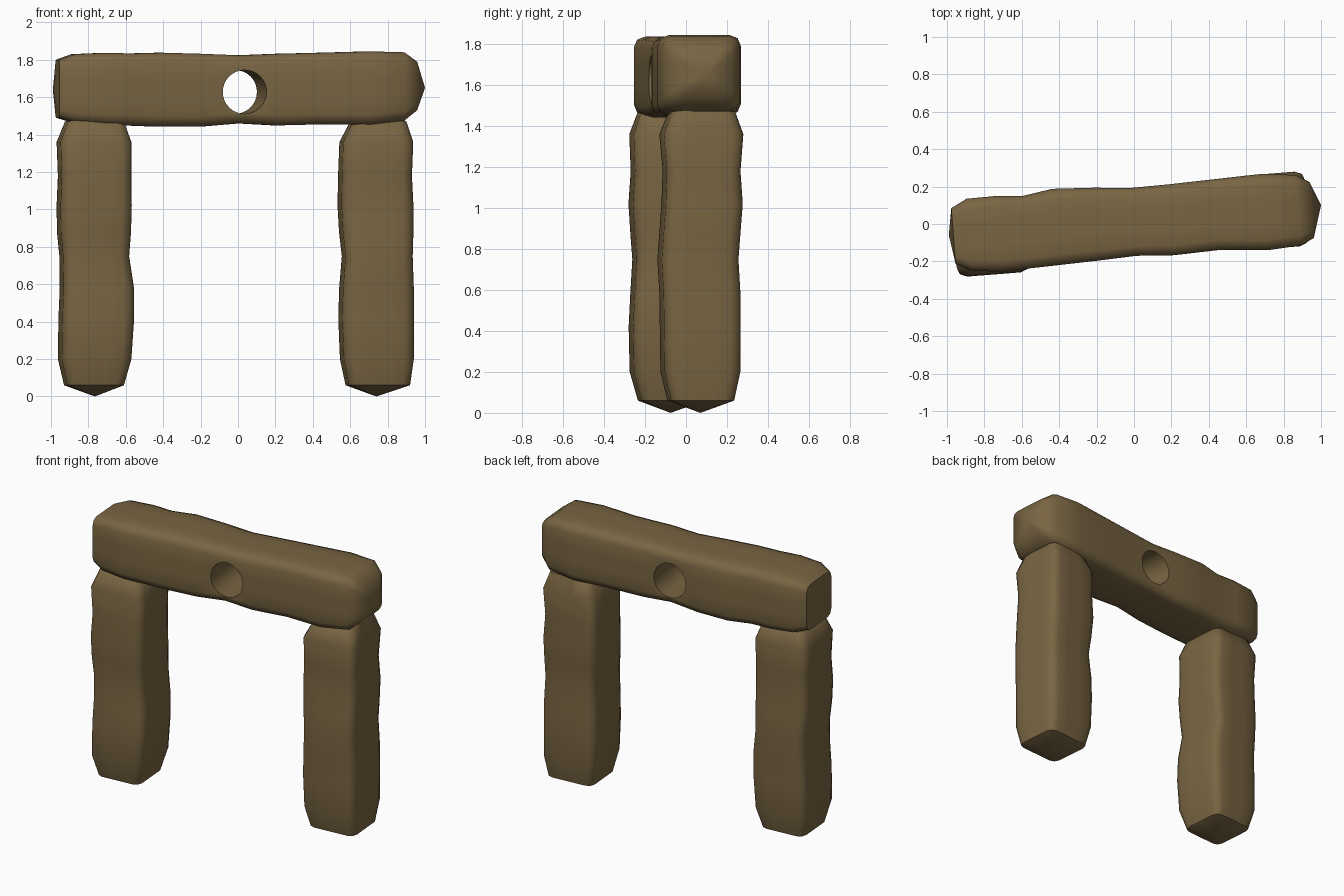
import bpy, bmesh, math
from mathutils import Vector

if "Cube" in bpy.data.objects:
    bpy.data.objects.remove(bpy.data.objects["Cube"])

stone = bpy.data.materials.new("weathered brown stone")
stone.diffuse_color = (0.19, 0.13, 0.055, 1)
stone.use_nodes = True
stone.node_tree.nodes["Principled BSDF"].inputs["Base Color"].default_value = stone.diffuse_color

TILT = 0.078  # the whole arch is turned slightly about z


def section(turn):
    """Rounded square outline, turned, then fitted to -1..1."""
    side = [(1, -0.72), (1, -0.25), (1, 0.25), (1, 0.72), (0.92, 0.92)]
    pts = []
    for q in range(4):
        a = q * math.pi / 2 + turn
        c, s = math.cos(a), math.sin(a)
        pts += [(x * c - y * s, x * s + y * c) for x, y in side]
    m = max(p[0] for p in pts)
    return [(x / m, y / m) for x, y in pts]


def stone_block(name, rings, tips, turn, place):
    """Loft rings (t, a0, a1, b0, b1) and close both ends with a blunt tip."""
    bm = bmesh.new()
    outline = section(turn)
    loops = []
    for t, a0, a1, b0, b1 in rings:
        loops.append([bm.verts.new(place(t, (a0 + a1) / 2 + u * (a1 - a0) / 2,
                                         (b0 + b1) / 2 + v * (b1 - b0) / 2))
                      for u, v in outline])
    n = len(outline)
    for lo, hi in zip(loops, loops[1:]):
        for i in range(n):
            j = (i + 1) % n
            bm.faces.new((lo[i], lo[j], hi[j], hi[i]))
    for loop, tip in zip((loops[0], loops[-1]), tips):
        v = bm.verts.new(tip)
        for i in range(n):
            bm.faces.new((loop[i], loop[(i + 1) % n], v))
    bmesh.ops.recalc_face_normals(bm, faces=bm.faces)
    me = bpy.data.meshes.new(name)
    bm.to_mesh(me)
    bm.free()
    me.materials.append(stone)
    ob = bpy.data.objects.new(name, me)
    bpy.context.collection.objects.link(ob)
    return ob


def finish(ob, angle):
    bpy.ops.object.select_all(action='DESELECT')
    ob.select_set(True)
    bpy.context.view_layer.objects.active = ob
    for m in list(ob.modifiers):
        bpy.ops.object.modifier_apply(modifier=m.name)
    bpy.ops.object.shade_smooth_by_angle(angle=math.radians(angle))


# Upright stones: rings are (z, x0, x1, y0, y1)
left = [(0.06, -0.93, -0.61, -0.235, 0.09), (0.20, -0.963, -0.57, -0.275, 0.125),
        (0.42, -0.960, -0.555, -0.280, 0.13), (0.58, -0.953, -0.556, -0.272, 0.13),
        (0.75, -0.955, -0.582, -0.262, 0.14), (0.88, -0.968, -0.572, -0.272, 0.13),
        (1.02, -0.970, -0.568, -0.281, 0.12), (1.18, -0.963, -0.570, -0.270, 0.12),
        (1.36, -0.970, -0.570, -0.277, 0.13), (1.47, -0.925, -0.61, -0.235, 0.09)]
right = [(0.06, 0.575, 0.92, -0.090, 0.235), (0.20, 0.545, 0.940, -0.125, 0.265),
         (0.42, 0.536, 0.940, -0.128, 0.267), (0.58, 0.541, 0.940, -0.130, 0.266),
         (0.75, 0.555, 0.934, -0.140, 0.256), (0.88, 0.540, 0.938, -0.130, 0.266),
         (1.02, 0.532, 0.938, -0.120, 0.277), (1.18, 0.535, 0.930, -0.114, 0.266),
         (1.36, 0.542, 0.937, -0.130, 0.280), (1.47, 0.60, 0.90, -0.085, 0.24)]
for name, rings, cx, cy in (("left_upright_stone", left, -0.765, -0.075),
                            ("right_upright_stone", right, 0.74, 0.07)):
    ob = stone_block(name, rings, ((cx, cy, 0.0), (cx, cy, 1.53)), TILT,
                     lambda t, a, b: (a, b, t))
    finish(ob, 50)

# Lintel: rings are (x, y0, y1, z0, z1), each skewed to follow the tilt
beam = [(-0.965, -0.215, 0.085, 1.49, 1.80), (-0.88, -0.25, 0.135, 1.465, 1.83),
        (-0.72, -0.255, 0.150, 1.452, 1.837), (-0.58, -0.238, 0.150, 1.448, 1.834),
        (-0.42, -0.220, 0.188, 1.442, 1.838), (-0.20, -0.195, 0.194, 1.443, 1.832),
        (0.0, -0.170, 0.193, 1.460, 1.824), (0.20, -0.167, 0.212, 1.449, 1.832),
        (0.45, -0.138, 0.240, 1.455, 1.838), (0.70, -0.140, 0.268, 1.453, 1.845),
        (0.88, -0.115, 0.262, 1.475, 1.840), (0.95, -0.075, 0.225, 1.53, 1.79)]


def skewed(x, y, z):
    return (x - TILT * (y - 0.07 * x), y, z)


lintel = stone_block("lintel_stone", beam, ((-0.99, -0.06, 1.64), (1.0, 0.10, 1.65)),
                     0, skewed)

# Round hole bored through the lintel
axis = Vector((-0.05, 0.36, 0)).normalized()
bpy.ops.mesh.primitive_cylinder_add(vertices=32, radius=0.117, depth=1.2,
                                    location=(0.01, 0.01, 1.628),
                                    rotation=axis.to_track_quat('Z', 'Y').to_euler())
cutter = bpy.context.object
cutter.name = "hole_cutter"
cutter.hide_render = True
cutter.data.materials.append(stone)
cut = lintel.modifiers.new("hole", 'BOOLEAN')
cut.object = cutter
cut.operation = 'DIFFERENCE'
cut.solver = 'EXACT'
finish(lintel, 50)
bpy.data.objects.remove(cutter)
